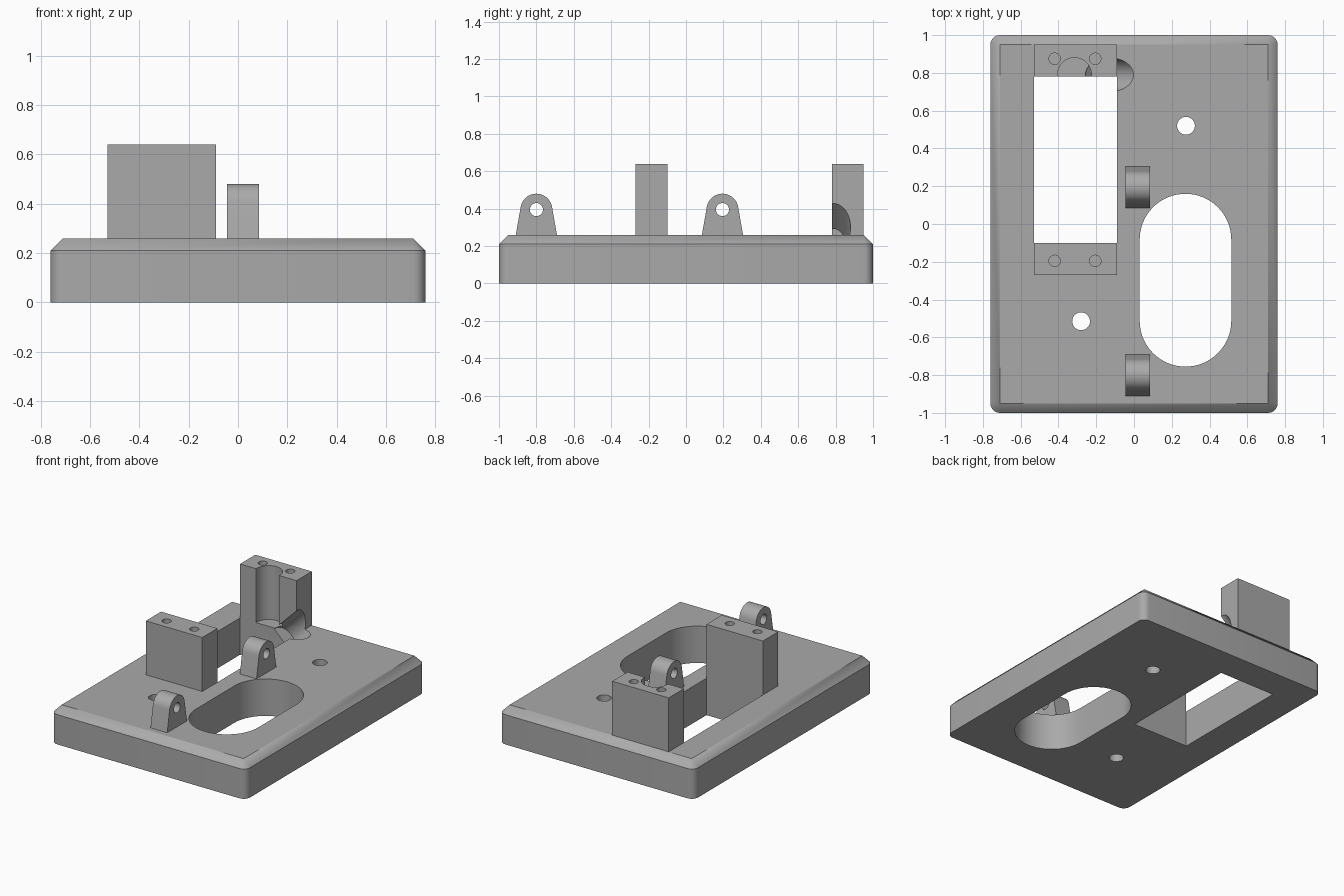
import bpy, bmesh, math
from mathutils import Matrix, Vector

cube = bpy.data.objects.get("Cube")
if cube:
    bpy.data.objects.remove(cube)

grey = bpy.data.materials.new("grey plastic")
grey.use_nodes = True
colour = (0.40, 0.40, 0.40, 1)
grey.diffuse_color = colour
grey.node_tree.nodes["Principled BSDF"].inputs["Base Color"].default_value = colour

TOP = 0.26       # upper surface of the plate
POST_TOP = 0.64  # upper surface of the posts
SLOT_X = (-0.53, -0.09)
SLOT_Y = (-0.10, 0.78)


def add(name, bm):
    bmesh.ops.recalc_face_normals(bm, faces=bm.faces)
    mesh = bpy.data.meshes.new(name)
    bm.to_mesh(mesh)
    bm.free()
    obj = bpy.data.objects.new(name, mesh)
    bpy.context.collection.objects.link(obj)
    mesh.materials.append(grey)
    return obj


def box(name, xs, ys, zs):
    bm = bmesh.new()
    bmesh.ops.create_cube(bm, size=1)
    for v in bm.verts:
        v.co = [r[0] if c < 0 else r[1] for c, r in zip(v.co, (xs, ys, zs))]
    return add(name, bm)


def rod(name, start, end, radius):
    """Cylinder between two points."""
    a, b = Vector(start), Vector(end)
    turn = (b - a).to_track_quat('Z', 'Y').to_matrix().to_4x4()
    bm = bmesh.new()
    bmesh.ops.create_cone(bm, cap_ends=True, segments=48, radius1=radius, radius2=radius,
                          depth=(b - a).length, matrix=Matrix.Translation((a + b) / 2) @ turn)
    return add(name, bm)


def prism(name, points, offset):
    """Extrude a closed outline along an offset."""
    bm = bmesh.new()
    face = bm.faces.new([bm.verts.new(p) for p in points])
    new = bmesh.ops.extrude_face_region(bm, geom=[face])["geom"]
    bmesh.ops.translate(bm, vec=offset, verts=[g for g in new if isinstance(g, bmesh.types.BMVert)])
    return add(name, bm)


def arc(cx, cy, r, start, end, steps):
    angles = [math.radians(start + (end - start) * i / steps) for i in range(steps + 1)]
    return [(cx + r * math.cos(a), cy + r * math.sin(a)) for a in angles]


def cut(obj, cutters):
    for cutter in cutters:
        cutter.hide_render = True
        mod = obj.modifiers.new("cut", 'BOOLEAN')
        mod.operation = 'DIFFERENCE'
        mod.solver = 'EXACT'
        mod.object = cutter
    graph = bpy.context.evaluated_depsgraph_get()
    mesh = bpy.data.meshes.new_from_object(obj.evaluated_get(graph))
    obj.modifiers.clear()
    obj.data = mesh


def plate_body():
    """Rounded vertical corners that run out into a sharp chamfered top."""
    hx, hy, r, steps = 0.76, 1.0, 0.05, 6
    bm = bmesh.new()
    low, mid, tips = [], [], []
    for k, (sx, sy) in enumerate(((1, 1), (-1, 1), (-1, -1), (1, -1))):
        cx, cy = sx * (hx - r), sy * (hy - r)
        tips.append(bm.verts.new((cx, cy, TOP)))
        pts = arc(cx, cy, r, 90 * k, 90 * k + 90, steps)
        low.append([bm.verts.new((x, y, 0)) for x, y in pts])
        mid.append([bm.verts.new((x, y, 0.21)) for x, y in pts])
    bm.faces.new(tips)
    bm.faces.new(sum(low, []))
    for k in range(4):
        n = (k + 1) % 4
        for i in range(steps):
            bm.faces.new((low[k][i], low[k][i + 1], mid[k][i + 1], mid[k][i]))
            bm.faces.new((mid[k][i], mid[k][i + 1], tips[k]))
        bm.faces.new((low[k][-1], low[n][0], mid[n][0], mid[k][-1]))
        bm.faces.new((mid[k][-1], mid[n][0], tips[n], tips[k]))
    return add("base_plate", bm)


# Cutters: main slot, long oval opening, screw holes, cable channel
slot = box("slot_cutter", SLOT_X, SLOT_Y, (-0.1, 0.4))
oval_outline = arc(0.2725, -0.0825, 0.2425, 0, 180, 32) + arc(0.2725, -0.5125, 0.2425, 180, 360, 32)
oval = prism("oval_cutter", [(x, y, -0.1) for x, y in oval_outline], (0, 0, 0.5))
screws = [rod("screw_cutter", (x, y, -0.1), (x, y, 0.4), 0.047)
          for x, y in ((0.275, 0.52), (-0.28, -0.515))]
channel = rod("channel_cutter", (-0.20, 0.79, 0.19), (0.2, 0.79, 0.59), 0.09)
groove = rod("groove_cutter", (-0.315, 0.79, TOP - 0.02), (-0.315, 0.79, 0.8), 0.09)

# Plate and the two posts at the ends of the slot
plate = plate_body()
cut(plate, [slot, oval, channel] + screws)
parts = [plate]
helpers = [slot, oval, channel, groove] + screws
for name, y0, y1, extra in (("front_post", -0.27, -0.10, []),
                            ("back_post", 0.78, 0.95, [groove, channel])):
    post = box(name, SLOT_X, (y0, y1), (TOP, POST_TOP))
    mid_y = (y0 + y1) / 2 + 0.01 * (1 if extra else -1)
    pilots = [rod("pilot_cutter", (x, mid_y, POST_TOP - 0.2), (x, mid_y, 0.8), 0.03)
              for x in (-0.42, -0.205)]
    cut(post, pilots + extra)
    helpers += pilots
    parts.append(post)

# Pivot lugs with rounded tops
for name, y in (("front_lug", -0.80), ("back_lug", 0.195)):
    outline = [(y + 0.11, TOP)] + arc(y, 0.395, 0.085, 10, 170, 24) + [(y - 0.11, TOP)]
    lug = prism(name, [(-0.045, py, pz) for py, pz in outline], (0.13, 0, 0))
    bore = rod("bore_cutter", (-0.2, y, 0.395), (0.2, y, 0.395), 0.035)
    cut(lug, [bore])
    helpers.append(bore)
    parts.append(lug)

for helper in helpers:
    bpy.data.objects.remove(helper)

# Smooth the curved walls, keep the edges crisp
bpy.ops.object.select_all(action='DESELECT')
for part in parts:
    part.select_set(True)
bpy.context.view_layer.objects.active = plate
bpy.ops.object.shade_smooth_by_angle(angle=math.radians(25))
